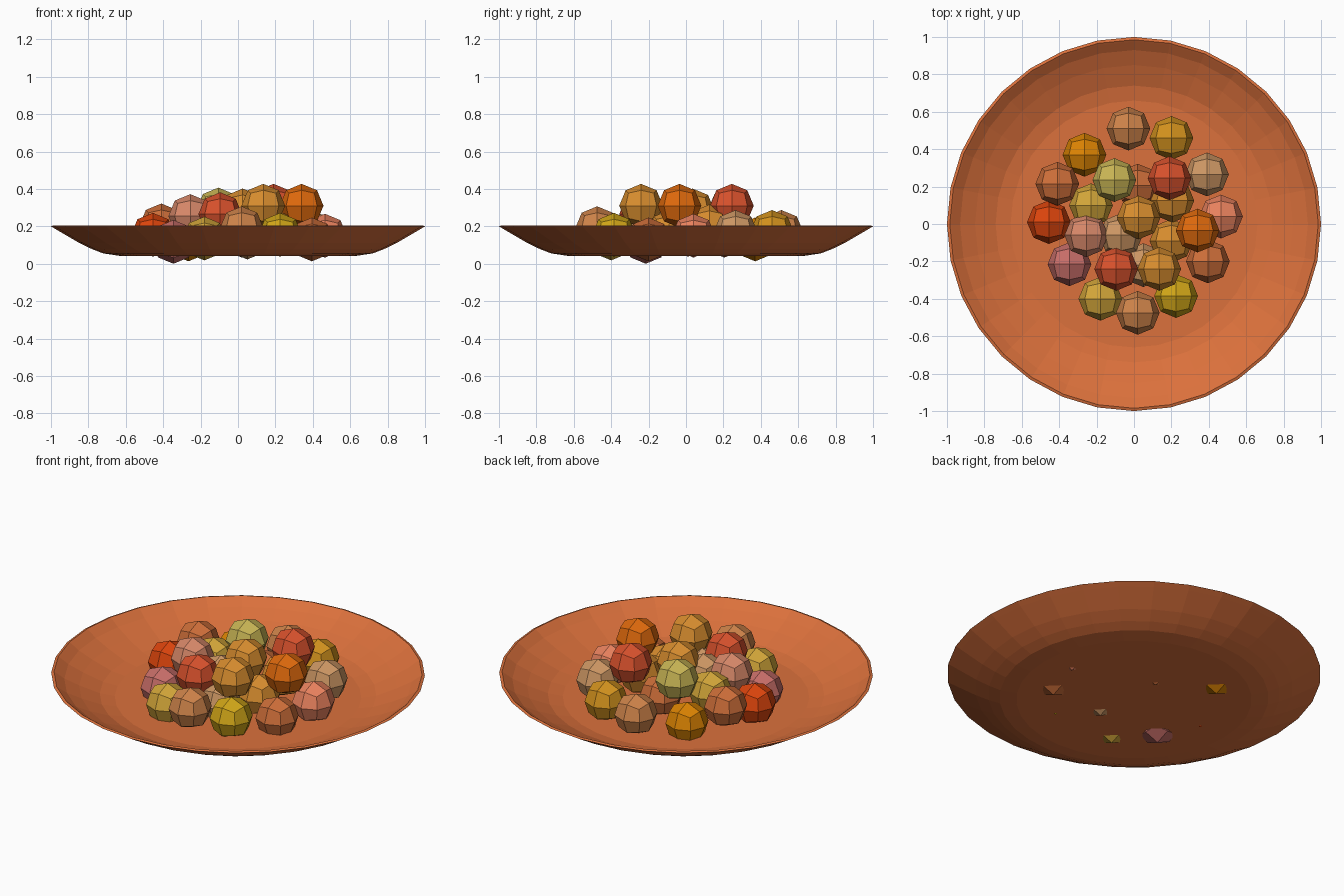
import bpy, bmesh, math

if "Cube" in bpy.data.objects:
    bpy.data.objects.remove(bpy.data.objects["Cube"])


def material(name, rgb):
    m = bpy.data.materials.new(name)
    m.diffuse_color = tuple((c / 255) ** 2.2 for c in rgb) + (1,)
    m.use_nodes = True
    m.node_tree.nodes["Principled BSDF"].inputs["Base Color"].default_value = m.diffuse_color
    return m


def add_object(name, bm, mat):
    me = bpy.data.meshes.new(name)
    bm.to_mesh(me)
    bm.free()
    me.materials.append(mat)
    ob = bpy.data.objects.new(name, me)
    bpy.context.collection.objects.link(ob)
    return ob


# Plate: lathed closed profile, 32 sides
profile = [(0, 0.065), (0.66, 0.065), (0.74, 0.08), (0.85, 0.125), (0.93, 0.165),
           (0.975, 0.198), (0.985, 0.205), (1.0, 0.2), (0.97, 0.182),
           (0.85, 0.112), (0.78, 0.078), (0.72, 0.055), (0.63, 0.042), (0, 0.042)]
bm = bmesh.new()
pts = [bm.verts.new((r, 0, z)) for r, z in profile]
edges = [bm.edges.new(p) for p in zip(pts, pts[1:])]
bmesh.ops.spin(bm, geom=pts + edges, axis=(0, 0, 1), cent=(0, 0, 0),
               angle=2 * math.pi, steps=32, use_duplicate=False)
bmesh.ops.remove_doubles(bm, verts=bm.verts, dist=1e-4)
bmesh.ops.recalc_face_normals(bm, faces=bm.faces)
add_object("plate", bm, material("terracotta", (218, 112, 62)))

# Sweets: cube subdivided once and rounded to a 24-face ball
R = 0.117
colours = {
    "copper": (205, 130, 75), "mustard": (210, 145, 35), "orange": (218, 130, 10),
    "tan": (205, 150, 100), "red": (215, 82, 48), "olive": (200, 180, 85),
    "rust": (205, 110, 60), "scarlet": (220, 70, 20), "gold": (210, 165, 60),
    "salmon": (235, 130, 95), "pumpkin": (222, 105, 20), "amber": (215, 140, 50),
    "pink": (215, 135, 105), "mauve": (200, 110, 105), "lemon": (208, 165, 30),
}
mats = {n: material(n, c) for n, c in colours.items()}


def ball(name, x, y, z, colour):
    b = bmesh.new()
    bmesh.ops.create_cube(b, size=2)
    bmesh.ops.subdivide_edges(b, edges=b.edges, cuts=1, use_grid_fill=True)
    for v in b.verts:
        v.co = v.co.normalized() * R
    add_object(name, b, mats[colour]).location = (x, y, z)


# Lower layer, then buried balls, then the top layer
for i, s in enumerate([
    (-0.03, 0.51, 0.17, "copper"), (0.20, 0.46, 0.17, "mustard"),
    (-0.265, 0.37, 0.13, "orange"), (0.39, 0.265, 0.17, "tan"),
    (-0.41, 0.215, 0.205, "rust"), (-0.455, 0.01, 0.155, "scarlet"),
    (0.465, 0.04, 0.15, "salmon"), (-0.345, -0.215, 0.117, "mauve"),
    (-0.18, -0.40, 0.135, "gold"), (0.02, -0.475, 0.19, "copper"),
    (0.225, -0.385, 0.155, "lemon"), (0.395, -0.20, 0.13, "rust"),
    (0.205, 0.125, 0.20, "amber"), (0.02, 0.205, 0.15, "rust"),
    (-0.07, -0.06, 0.20, "tan"), (0.20, -0.09, 0.17, "amber"),
    (0.05, -0.22, 0.14, "tan"), (-0.23, 0.10, 0.20, "gold"),
    (0.19, 0.245, 0.31, "red"), (-0.105, 0.235, 0.29, "olive"),
    (0.025, 0.035, 0.285, "amber"), (0.34, -0.035, 0.31, "pumpkin"),
    (0.135, -0.24, 0.31, "amber"), (-0.255, -0.06, 0.255, "pink"),
    (-0.095, -0.24, 0.265, "red"),
]):
    ball(f"round_sweet_{i + 1}", *s)
